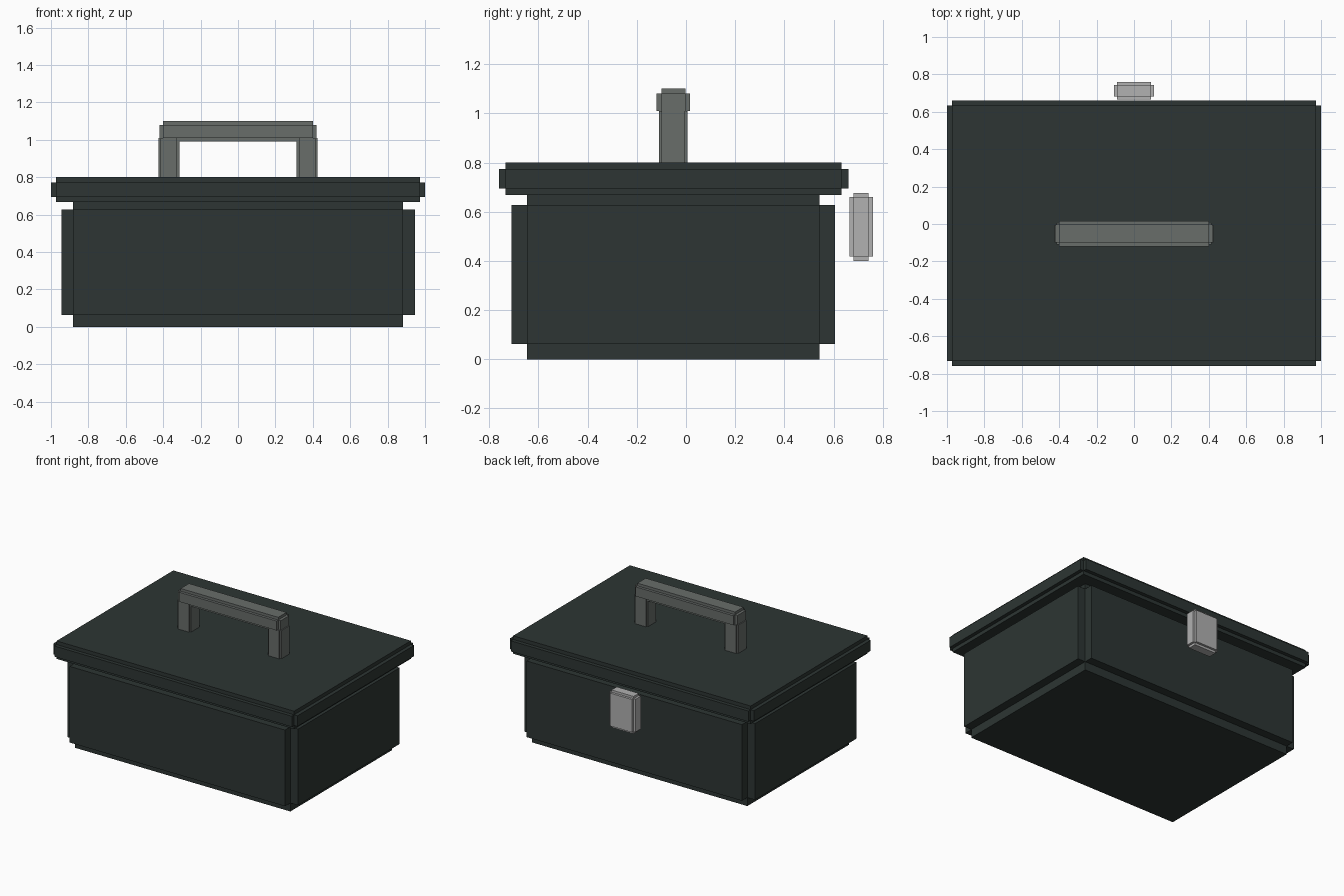
import bpy
import bmesh
from itertools import product
from mathutils import Vector

cube = bpy.data.objects.get("Cube")
if cube:
    bpy.data.objects.remove(cube, do_unlink=True)


def make_material(name, rgb):
    mat = bpy.data.materials.new(name)
    mat.use_nodes = True
    colour = (*rgb, 1.0)
    mat.diffuse_color = colour
    mat.node_tree.nodes["Principled BSDF"].inputs["Base Color"].default_value = colour
    return mat


def notched_box(name, low, high, notch, mat):
    """Box whose edges and corners are all cut back in a square step."""
    stops = [(a, a + notch, b - notch, b) for a, b in zip(low, high)]
    # Keep the core cell and the six face slabs of a 3 x 3 x 3 division
    cells = {c for c in product(range(3), repeat=3) if sum(i != 1 for i in c) <= 1}
    bm = bmesh.new()
    corners = {}

    def corner(index):
        if index not in corners:
            corners[index] = bm.verts.new([stops[a][i] for a, i in enumerate(index)])
        return corners[index]

    # Skin only the outside of the kept cells
    for cell, axis, side in product(sorted(cells), range(3), (0, 1)):
        neighbour = list(cell)
        neighbour[axis] += 2 * side - 1
        if tuple(neighbour) in cells:
            continue
        u, v = (axis + 1) % 3, (axis + 2) % 3
        ring = []
        for du, dv in ((0, 0), (1, 0), (1, 1), (0, 1)):
            index = list(cell)
            index[axis] += side
            index[u] += du
            index[v] += dv
            ring.append(corner(tuple(index)))
        bm.faces.new(ring if side else ring[::-1])

    # Put the object origin at the middle of the part
    centre = (Vector(low) + Vector(high)) / 2
    bmesh.ops.translate(bm, verts=bm.verts, vec=-centre)
    mesh = bpy.data.meshes.new(name)
    bm.to_mesh(mesh)
    bm.free()
    mesh.materials.append(mat)
    obj = bpy.data.objects.new(name, mesh)
    obj.location = centre
    bpy.context.collection.objects.link(obj)
    return obj


dark_green = make_material("dark green grey", (0.026, 0.036, 0.033))
mid_grey = make_material("mid grey", (0.138, 0.153, 0.144))
light_grey = make_material("light grey", (0.44, 0.44, 0.44))

# Container and overhanging lid
notched_box("box_body", (-0.945, -0.71, 0), (0.945, 0.605, 0.69), 0.063, dark_green)
notched_box("lid", (-1, -0.76, 0.667), (1, 0.66, 0.80), 0.027, dark_green)

# Carrying handle: two posts and a grip
for side, x in (("right", -0.37), ("left", 0.37)):
    notched_box(f"handle_post_{side}", (x - 0.056, -0.11, 0.78),
                (x + 0.056, 0.006, 1.02), 0.011, mid_grey)
notched_box("handle_grip", (-0.42, -0.12, 0.99), (0.42, 0.017, 1.10), 0.02, mid_grey)

# Latch at the back
notched_box("latch", (-0.107, 0.665, 0.40), (0.107, 0.76, 0.677), 0.017, light_grey)
